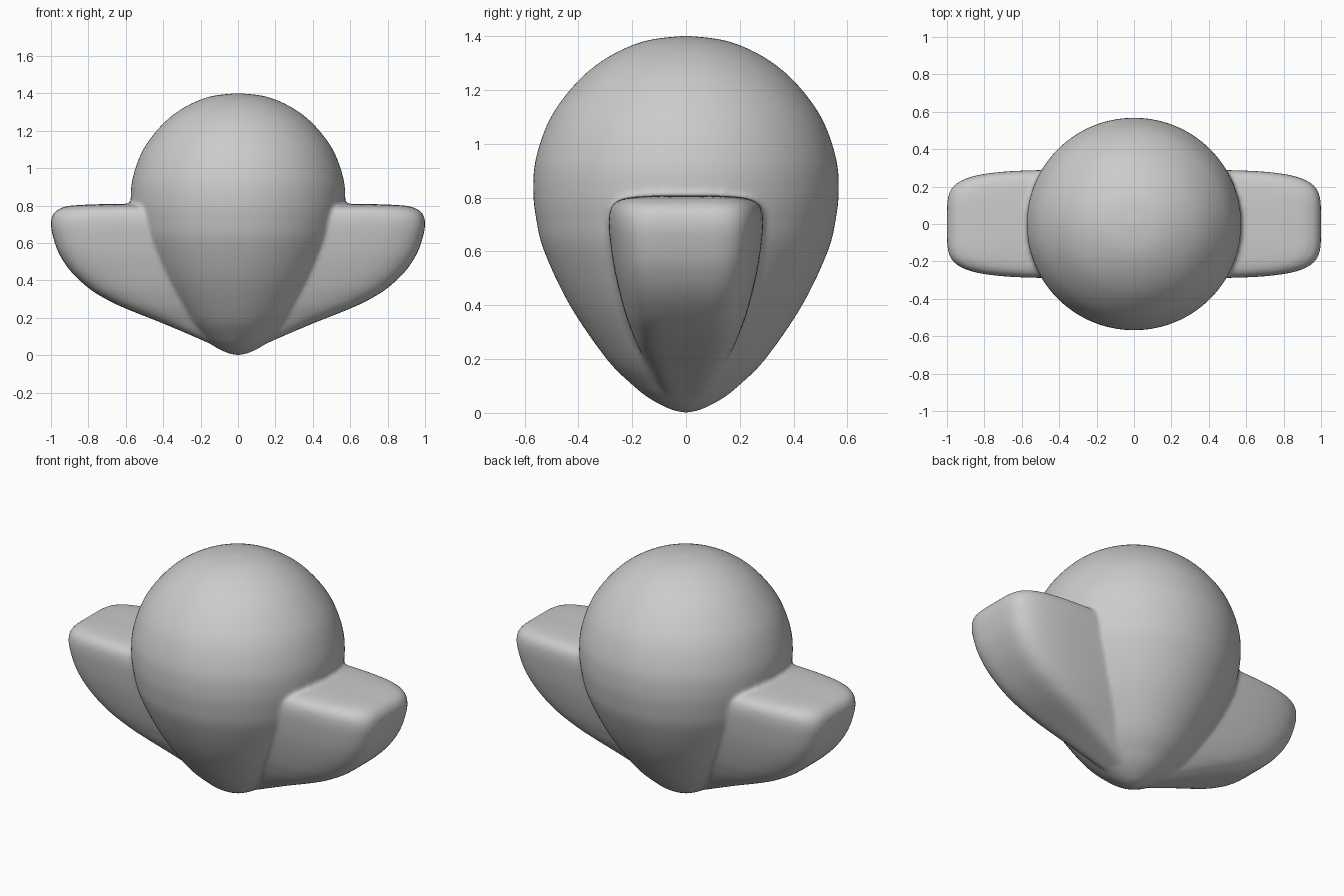
import bpy, bmesh, math
from mathutils import Vector

if "Cube" in bpy.data.objects:
    bpy.data.objects.remove(bpy.data.objects["Cube"])


def smooth_path(points, steps=5):
    """Catmull-Rom sampling through a short list of 3-value stations."""
    p = [Vector(q) for q in points]
    p = [p[0]] + p + [p[-1]]
    out = []
    for i in range(1, len(p) - 2):
        a, b, c, d = p[i - 1:i + 3]
        for s in range(steps):
            t = s / steps
            out.append(0.5 * (2 * b + (c - a) * t + (2 * a - 5 * b + 4 * c - d) * t * t
                              + (3 * b - a - 3 * c + d) * t ** 3))
    return out + [p[-1]]


def loft(bm, stations, power, sides=96):
    """Stack superellipse slices given as (z, half length x, half width y)."""
    def sup(v):
        return math.copysign(abs(v) ** (2 / power), v)

    path = smooth_path(stations)
    bottom = bm.verts.new((0, 0, path[0].x))
    top = bm.verts.new((0, 0, path[-1].x))
    rings = []
    for z, hx, hy in path[1:-1]:
        rings.append([bm.verts.new((hx * sup(math.cos(a)), hy * sup(math.sin(a)), z))
                      for a in (2 * math.pi * (k + 0.5) / sides for k in range(sides))])
    for k in range(sides):
        n = (k + 1) % sides
        bm.faces.new((bottom, rings[0][n], rings[0][k]))
        bm.faces.new((top, rings[-1][k], rings[-1][n]))
        for lo, hi in zip(rings, rings[1:]):
            bm.faces.new((lo[k], lo[n], hi[n], hi[k]))


bm = bmesh.new()

# Teardrop body: (z, radius)
drop = [(0.0, 0), (0.012, 0.055), (0.05, 0.13), (0.1, 0.195), (0.2, 0.295), (0.4, 0.432),
        (0.6, 0.527), (0.72, 0.557), (0.83, 0.568), (0.95, 0.557), (1.1, 0.502),
        (1.235, 0.4), (1.325, 0.285), (1.383, 0.15), (1.402, 0)]
loft(bm, [(z, r * 1.01, r) for z, r in drop], 2)

# Side wings: one boat-shaped solid running through the body
loft(bm, [(0.005, 0, 0), (0.05, 0.12, 0.06), (0.1, 0.235, 0.1), (0.17, 0.4, 0.14),
          (0.25, 0.6, 0.182), (0.3, 0.705, 0.203), (0.36, 0.8, 0.225), (0.45, 0.895, 0.25),
          (0.55, 0.96, 0.272), (0.65, 0.993, 0.286), (0.71, 1.0, 0.29), (0.755, 0.988, 0.285),
          (0.785, 0.95, 0.265), (0.802, 0.87, 0.215), (0.81, 0.6, 0.1), (0.81, 0, 0)], 5)

mesh = bpy.data.meshes.new("winged_body")
bm.to_mesh(mesh)
bm.free()
body = bpy.data.objects.new("winged_body", mesh)
bpy.context.collection.objects.link(body)

# Fuse both volumes and soften the seam
fuse = body.modifiers.new("fuse", 'REMESH')
fuse.mode = 'VOXEL'
fuse.voxel_size = 0.012
fuse.use_smooth_shade = True
soften = body.modifiers.new("soften", 'SMOOTH')
soften.factor = 0.5
soften.iterations = 6
